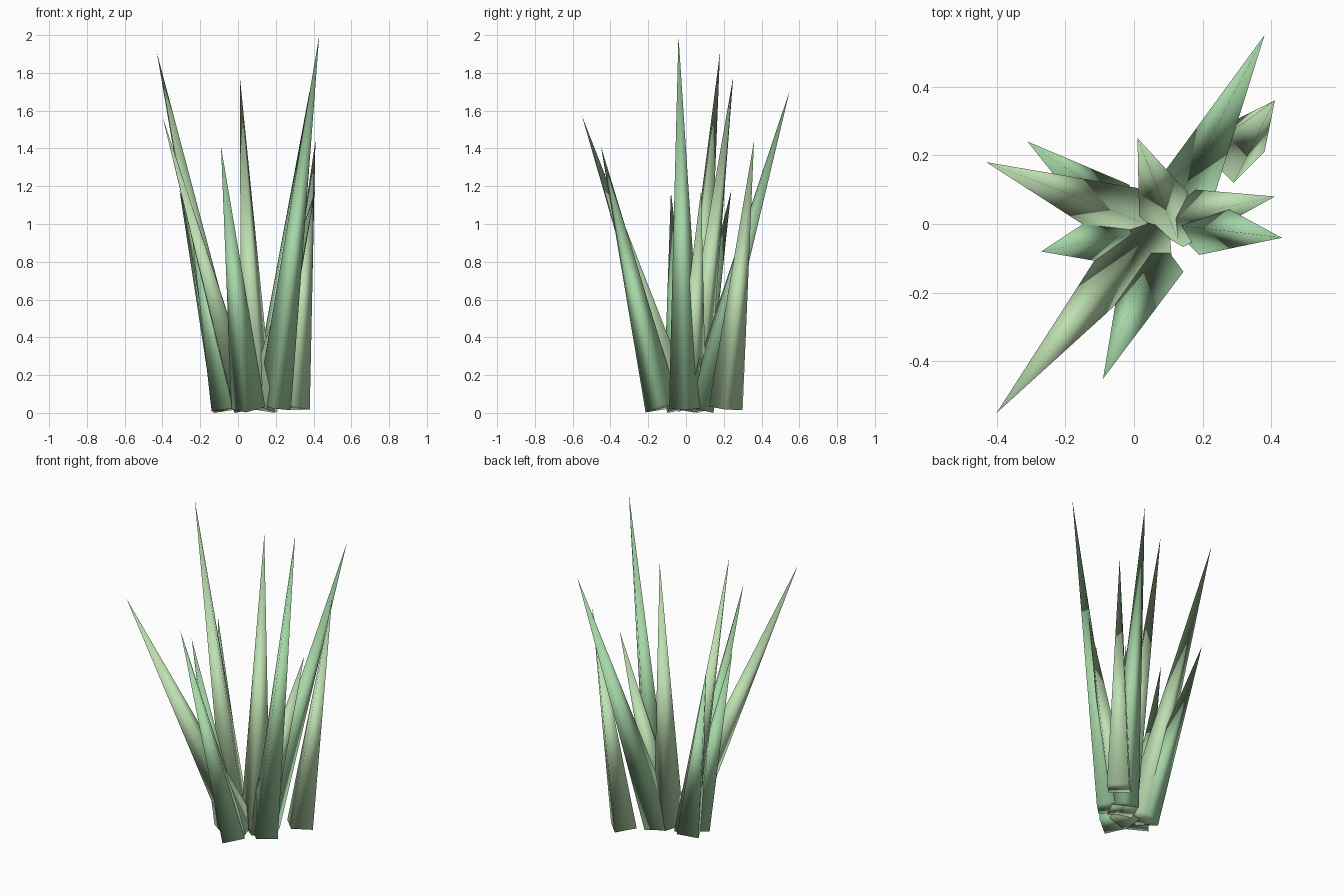
import bpy, math
from mathutils import Vector

if "Cube" in bpy.data.objects:
    bpy.data.objects.remove(bpy.data.objects["Cube"])


def material(name, color):
    m = bpy.data.materials.new(name)
    m.diffuse_color = color
    m.use_nodes = True
    m.node_tree.nodes["Principled BSDF"].inputs["Base Color"].default_value = m.diffuse_color
    return m


LIGHT = material("light_green", (0.52, 0.75, 0.45, 1))
GREEN = material("mid_green", (0.38, 0.68, 0.39, 1))

RADIUS = 0.09


def blade(name, base, tip, facing, mat):
    """Leaning four-sided cone with a closed base, smooth shaded."""
    tip = Vector(tip)
    foot = Vector((base[0], base[1], 0.025))
    axis = (tip - foot).normalized()
    verts = []
    for i in range(4):
        a = math.radians(facing + 90 * i)
        off = Vector((math.cos(a), math.sin(a), 0)) * RADIUS
        # keep the base square to the leaning axis
        off.z = -(off.x * axis.x + off.y * axis.y) / axis.z
        verts.append(foot + off)
    for v in verts:
        v.z = max(v.z, 0)
    verts.append(tip)
    faces = [(3, 2, 1, 0)] + [(i, (i + 1) % 4, 4) for i in range(4)]
    me = bpy.data.meshes.new(name)
    me.from_pydata(verts, [], faces)
    me.materials.append(mat)
    me.shade_smooth()
    ob = bpy.data.objects.new(name, me)
    bpy.context.collection.objects.link(ob)


# base (x, y), tip, facing angle of one base corner, colour
BLADES = [
    ((0.19, 0.00), (0.43, -0.04, 2.00), 0, GREEN),
    ((-0.02, 0.02), (-0.43, 0.18, 1.91), 160, LIGHT),
    ((0.10, 0.03), (0.01, 0.25, 1.78), 110, LIGHT),
    ((0.14, 0.07), (0.38, 0.55, 1.71), 55, GREEN),
    ((0.04, -0.03), (-0.40, -0.55, 1.57), 230, LIGHT),
    ((0.29, 0.21), (0.41, 0.36, 1.44), 0, LIGHT),
    ((0.055, -0.125), (-0.09, -0.45, 1.41), 261, GREEN),
    ((-0.045, 0.03), (-0.31, 0.24, 1.18), 160, GREEN),
    ((-0.05, -0.03), (-0.27, -0.08, 1.17), 185, GREEN),
    ((0.12, 0.02), (0.41, 0.08, 1.18), 15, LIGHT),
]
for i, (base, tip, facing, mat) in enumerate(BLADES, 1):
    blade(f"grass_blade_{i}", base, tip, facing, mat)
